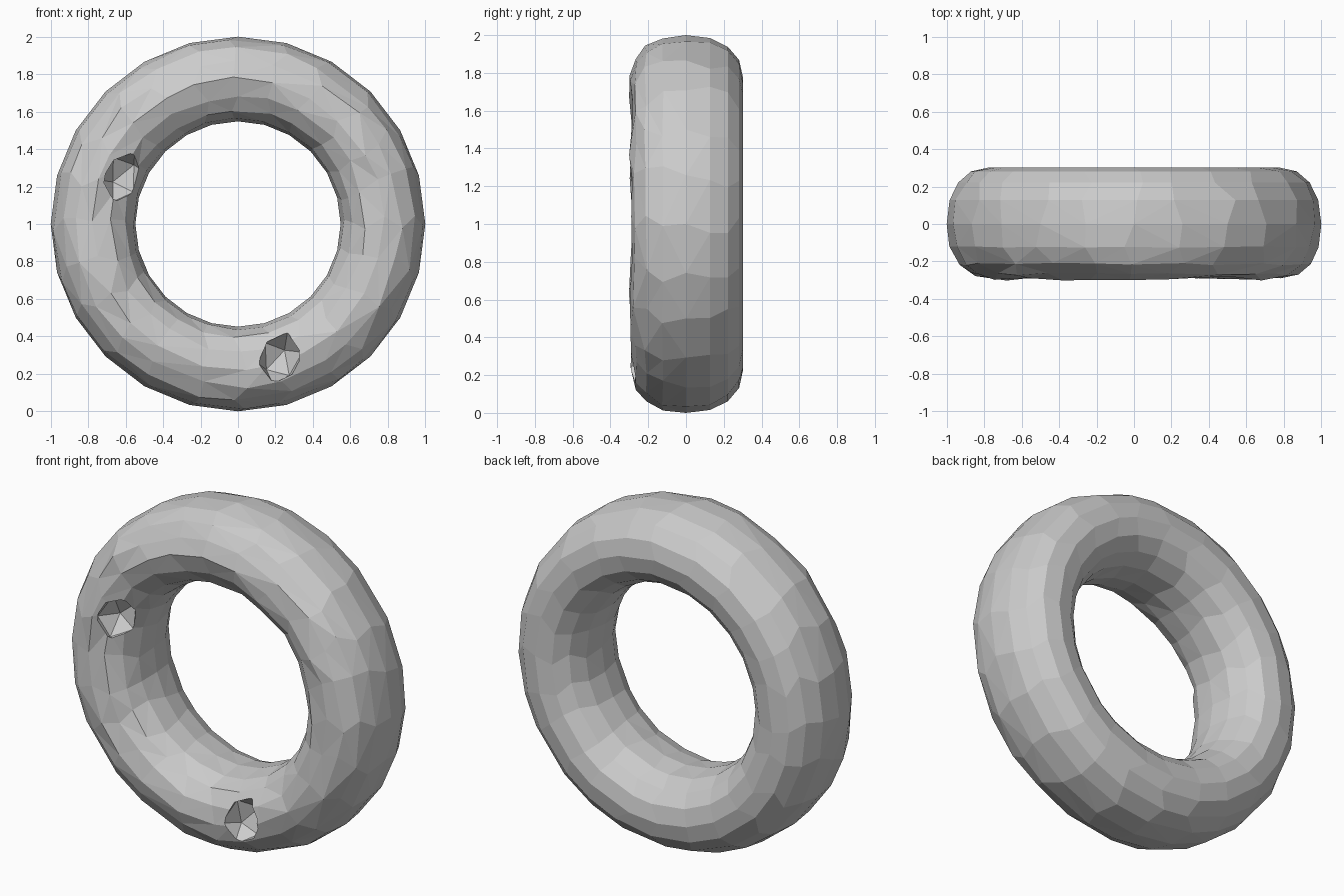
import bpy, bmesh, math, random
from mathutils import Vector

if "Cube" in bpy.data.objects:
    bpy.data.objects.remove(bpy.data.objects["Cube"])

random.seed(4)
SEG, SIDES = 24, 16
MAJOR, RADIAL, DEPTH = 0.774, 0.226, 0.302


def power(v, e):
    return math.copysign(abs(v) ** e, v)


# Ring: slightly lumpy low-poly tube, smooth at the back and uneven at the front
bm = bmesh.new()
rings = []
for i in range(SEG):
    ring = []
    for j in range(SIDES):
        a = 2 * math.pi * i / SEG
        t = 2 * math.pi * j / SIDES
        y = power(math.sin(t), 0.9) * DEPTH
        r = MAJOR + power(math.cos(t), 0.9) * RADIAL
        front = max(0.0, -math.sin(t))
        if j not in (0, SIDES // 2):
            a += random.uniform(-0.06, 0.06)
            r += random.uniform(-0.012, 0.012) * front
        y += random.uniform(0.0, 0.022) * front
        ring.append(bm.verts.new((r * math.cos(a), y, 1 + r * math.sin(a))))
    rings.append(ring)
for i in range(SEG):
    for j in range(SIDES):
        n, k = (i + 1) % SEG, (j + 1) % SIDES
        bm.faces.new((rings[i][j], rings[n][j], rings[n][k], rings[i][k]))
bmesh.ops.triangulate(bm, faces=[f for f in bm.faces if f.calc_center_median().y < 0.15])
bmesh.ops.recalc_face_normals(bm, faces=bm.faces)
mesh = bpy.data.meshes.new("ring")
bm.to_mesh(mesh)
bm.free()
ring_obj = bpy.data.objects.new("ring", mesh)
bpy.context.collection.objects.link(ring_obj)


# Front pits: faceted bowls cut into the face of the ring
def cut_pit(name, loc, scale, rot):
    bpy.ops.mesh.primitive_ico_sphere_add(subdivisions=1, radius=1, location=loc,
                                          rotation=rot)
    cutter = bpy.context.object
    cutter.name = name
    cutter.scale = scale
    cutter.hide_render = True
    mod = ring_obj.modifiers.new(name, 'BOOLEAN')
    mod.operation = 'DIFFERENCE'
    mod.solver = 'EXACT'
    mod.object = cutter
    bpy.context.view_layer.objects.active = ring_obj
    bpy.ops.object.modifier_apply(modifier=name)
    bpy.data.objects.remove(cutter, do_unlink=True)


cut_pit("upper_pit", (-0.61, -0.26, 1.25), (0.12, 0.13, 0.145), (0.2, 0.4, 0.1))
cut_pit("lower_pit", (0.225, -0.275, 0.285), (0.12, 0.13, 0.145), (-0.1, 0.3, 0.2))
